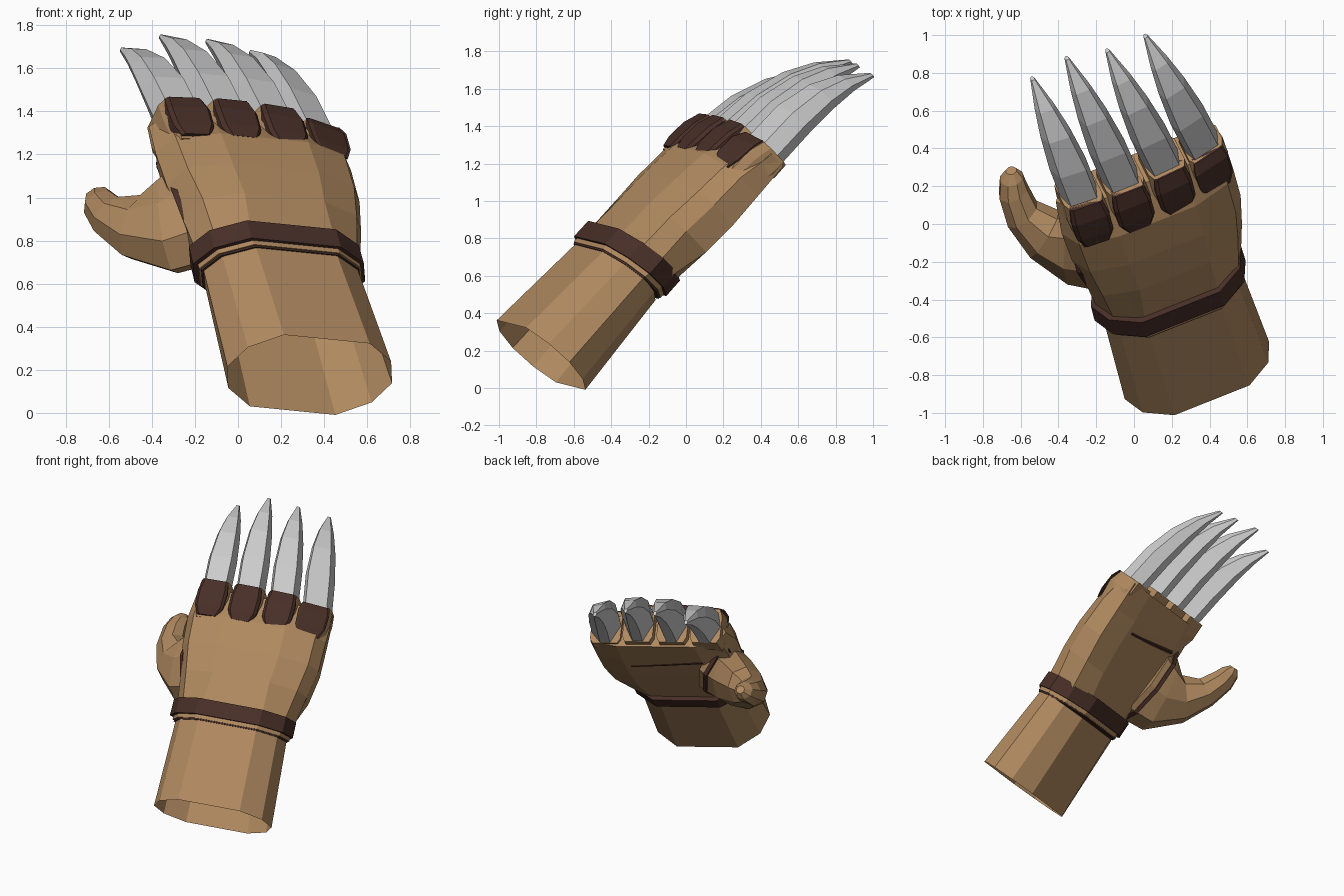
import bpy, bmesh
from math import sin, cos, pi
from mathutils import Vector

if "Cube" in bpy.data.objects:
    bpy.data.objects.remove(bpy.data.objects["Cube"])

# Arm frame: U across the hand, A along the arm, N out of the back of the hand
A = Vector((-0.19, 0.66, 0.72)).normalized()
U = Vector((0.925, 0.37, -0.09))
U = (U - A * U.dot(A)).normalized()
N = U.cross(A)
ORIGIN = Vector((0.33, -0.78, 0.18))


def world(p):
    return ORIGIN + U * p[0] + A * p[1] + N * p[2]


def material(name, rgb):
    m = bpy.data.materials.new(name)
    m.diffuse_color = (*rgb, 1)
    m.use_nodes = True
    m.node_tree.nodes["Principled BSDF"].inputs["Base Color"].default_value = m.diffuse_color
    return m


TAN = material("tan_leather", (0.43, 0.25, 0.115))
DARK = material("dark_leather", (0.065, 0.028, 0.02))


def loft(name, rings, mat=None, cap_start=True):
    bm = bmesh.new()
    loops = [[bm.verts.new(world(p)) for p in r] for r in rings]
    n = len(rings[0])
    for r0, r1 in zip(loops, loops[1:]):
        for i in range(n):
            j = (i + 1) % n
            bm.faces.new((r0[i], r0[j], r1[j], r1[i]))
    if cap_start:
        bm.faces.new(loops[0][::-1])
    bm.faces.new(loops[-1])
    bmesh.ops.recalc_face_normals(bm, faces=bm.faces[:])
    me = bpy.data.meshes.new(name)
    bm.to_mesh(me)
    bm.free()
    ob = bpy.data.objects.new(name, me)
    bpy.context.collection.objects.link(ob)
    if mat:
        me.materials.append(mat)
    return ob


# Cross-sections in (across, normal), half size 1
TUBE = [(1, 0), (.87, .57), (.52, 1), (-.52, 1), (-.87, .57),
        (-1, 0), (-.87, -.57), (-.52, -1), (.52, -1), (.87, -.57)]
HAND = [(1, .1), (.87, .62), (.45, 1), (-.45, 1), (-.88, .7),
        (-1, 0), (-.9, -.62), (-.55, -1), (.6, -1), (.98, -.75)]
BLOCK = [(1, .6), (.82, 1), (-.82, 1), (-1, .6), (-1, -.7), (-.8, -1), (.8, -1), (1, -.7)]
CLAW = [(1, .05), (.72, .95), (-.72, .95), (-1, .05), (-.35, -1), (.35, -1)]


def section(shape, a, uc, hw, top, bottom, tilt=0, lean=0):
    """Ring at distance a; tilt slopes its upper half, lean shears it along the arm."""
    nc, hn = (top + bottom) / 2, (top - bottom) / 2
    return [(uc + hw * x, a - lean * hn * y, nc + hn * y + (tilt * hw * x if y > 0 else 0))
            for x, y in shape]


def straight(name, shape, table, mat=None, tilt=0, lean=0, **kw):
    return loft(name, [section(shape, *row, tilt, lean) for row in table], mat, **kw)


# Sleeve, open at the elbow end
straight("sleeve", TUBE, [(0, .005, .413, .238, -.247), (.62, -.01, .39, .198, -.206)],
         TAN, cap_start=False)

# Wrist band with a thin lip and collar below it, leaning toward the palm
straight("wrist_lip", TUBE, [(.615, -.012, .4, .206, -.212), (.63, -.012, .4, .206, -.212)],
         DARK, lean=.1)
straight("wrist_collar", TUBE, [(.625, -.012, .41, .211, -.216), (.66, -.012, .41, .211, -.216)],
         TAN, lean=.1)
straight("wrist_band", TUBE, [(.652, -.015, .432, .226, -.23), (.765, -.015, .43, .226, -.228)],
         DARK, lean=.1)

# Palm and back of the hand
loft("hand", [section(TUBE, .70, -.005, .405, .195, -.2)] +
     [section(HAND, *row) for row in [(.95, .005, .445, .195, -.195), (1.15, .005, .48, .185, -.19),
                                      (1.36, .0, .487, .165, -.178), (1.57, .01, .475, .07, -.155)]], TAN)

# Finger stubs, knuckle pads and claws: base u, base drop, tilt, tip (u, a, n)
fingers = [(-.335, .0, .08, (-.373, 2.284, -.27)), (-.10, -.015, 0, (-.171, 2.365, -.24)),
           (.14, -.005, -.08, (.045, 2.335, -.21)), (.372, .045, -.28, (.265, 2.31, -.23))]
for k, (u, drop, tilt, (tu, ta, tn)) in enumerate(fingers, 1):
    end = 1.59 if k == 4 else 1.62
    straight(f"finger_{k}", BLOCK, [(1.34, u * .97, .1, .135 - drop, -.1),
                                    (1.50, u, .113, .14 - drop, -.14),
                                    (end, u, .106, .11 - drop, -.14)], TAN, tilt)
    straight(f"knuckle_pad_{k}", BLOCK, [(1.355, u, .07, .152 - drop, .09),
                                         (1.42, u, .1, .157 - drop, .08),
                                         (1.53, u, .104, .148 - drop, .07),
                                         (end, u, .09, .12 - drop, .05)], DARK, tilt)
    # Claw, bending down toward its tip
    rows = []
    for t, w, top, bot in [(0, .1, .10, -.135), (.34, .1, .065, -.15),
                           (.62, .08, -.005, -.175), (.82, .052, -.095, -.205)]:
        shift = (tn + .24) * t
        rows.append((1.57 + (ta - 1.57) * t, u + (tu - u) * t, w,
                     top - drop * (1 - t) + shift, bot + shift))
    rows.append((ta, tu, .012, tn + .02, tn - .01))
    straight(f"claw_{k}", CLAW, rows, None, tilt)

# Thumb curving forward out of the palm side
B = Vector((.6, 0, -.8))


def ring(c, t, r1, r2, sides=8):
    e = t.cross(B).normalized()
    return [Vector(c) + e * r1 * cos(2 * pi * i / sides) + B * r2 * sin(2 * pi * i / sides)
            for i in range(sides)]


path = [((-.30, 1.08, -.09), .30, .19), ((-.42, 1.07, -.18), .27, .175),
        ((-.54, 1.13, -.27), .165, .135), ((-.615, 1.26, -.345), .105, .10),
        ((-.62, 1.39, -.40), .085, .085), ((-.605, 1.465, -.425), .065, .065),
        ((-.595, 1.505, -.435), .03, .03)]
pts = [Vector(p[0]) for p in path]
rings = []
for i, (c, r1, r2) in enumerate(path):
    tangent = pts[min(i + 1, len(pts) - 1)] - pts[max(i - 1, 0)]
    rings.append(ring(c, tangent, r1, r2))
loft("thumb", rings, TAN)

# Dark seam round the thumb base
t = pts[1] - pts[0]
loft("thumb_seam", [ring(pts[0] + t * f, t, .3, .195) for f in (.28, .46)], DARK)

# Dark crease across the palm below the fingers
loft("palm_crease", [[(u, a - w, n), (u, a, n - .008), (u, a + w, n), (u, a, n + .03)]
                     for u, a, n, w in ((-.45, 1.36, -.09, .03), (-.26, 1.34, -.175, .03),
                                        (.25, 1.28, -.18, .015))], DARK)
